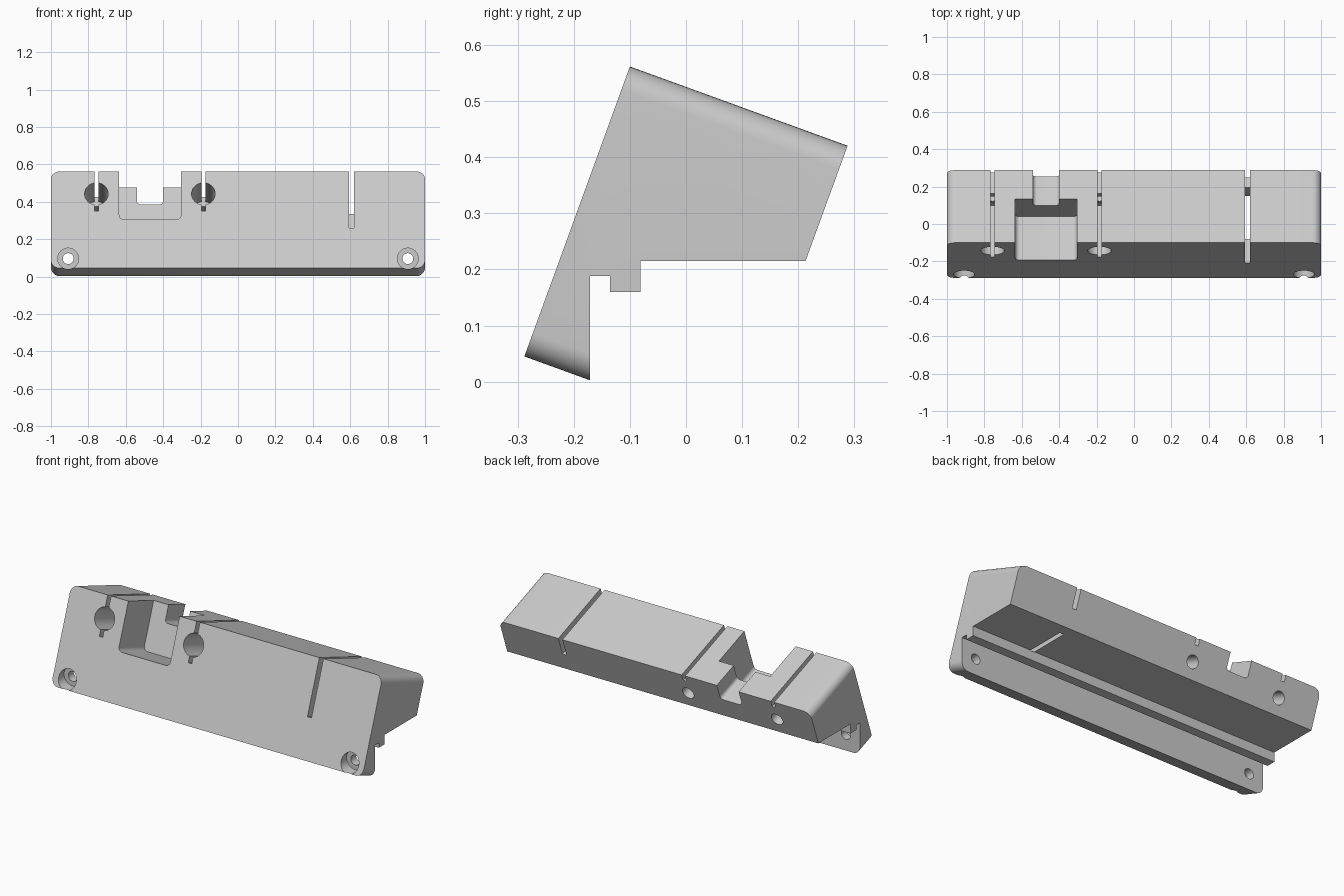
import bpy, bmesh, math
from mathutils import Matrix, Vector

if "Cube" in bpy.data.objects:
    bpy.data.objects.remove(bpy.data.objects["Cube"], do_unlink=True)

# Tilted working frame: x across, y into the block, z up the front face
TILT = Matrix.Translation((0, -0.288, 0.045)) @ Matrix.Rotation(math.radians(-20), 4, 'X')
INTO = (TILT.to_3x3() @ Vector((0, 1, 0))).normalized()

grey = bpy.data.materials.new("light_grey")
grey.use_nodes = True
colour = (0.6, 0.6, 0.6, 1)
grey.diffuse_color = colour
grey.node_tree.nodes["Principled BSDF"].inputs["Base Color"].default_value = colour


def finish(name, bm, matrix=Matrix()):
    bm.transform(matrix)
    bmesh.ops.recalc_face_normals(bm, faces=bm.faces)
    mesh = bpy.data.meshes.new(name)
    bm.to_mesh(mesh)
    bm.free()
    mesh.materials.append(grey)
    obj = bpy.data.objects.new(name, mesh)
    bpy.context.collection.objects.link(obj)
    return obj


def prism(name, points, x0, x1, matrix=Matrix(), radius=0, along=None):
    """Extrude a side profile across x; round the edges running along a direction."""
    bm = bmesh.new()
    face = bm.faces.new([bm.verts.new((x0, a, b)) for a, b in points])
    grown = bmesh.ops.extrude_face_region(bm, geom=[face])["geom"]
    bmesh.ops.translate(bm, vec=(x1 - x0, 0, 0),
                        verts=[g for g in grown if isinstance(g, bmesh.types.BMVert)])
    if radius:
        edges = [e for e in bm.edges
                 if abs((e.verts[1].co - e.verts[0].co).normalized().dot(along)) > 0.999]
        bmesh.ops.bevel(bm, geom=edges, offset=radius, segments=8, profile=0.5, affect='EDGES')
    return finish(name, bm, matrix)


def drill(name, x, height, r, start, end, matrix=Matrix()):
    """Cylinder along y."""
    bm = bmesh.new()
    place = Matrix.Translation((x, (start + end) / 2, height)) @ Matrix.Rotation(math.pi / 2, 4, 'X')
    bmesh.ops.create_cone(bm, cap_ends=True, segments=48, radius1=r, radius2=r,
                          depth=end - start, matrix=place)
    return finish(name, bm, matrix)


def slot(name, x, half, floor, lip, lip_floor):
    """Saw slot that is deep in front and shallow through the rear lip."""
    pts = [(-0.1, floor), (lip, floor), (lip, lip_floor), (0.6, lip_floor), (0.6, 0.8), (-0.1, 0.8)]
    return prism(name, pts, x - half, x + half, TILT)


def pocket(name, x0, x1, floor, y0, y1, r):
    pts = [(y0, floor), (y1, floor), (y1, 0.8), (y0, 0.8)]
    return prism(name, pts, x0, x1, TILT, r, Vector((0, 1, 0)))


# Main wedge body with the stepped rear underside
profile = [(-0.288, 0.045), (-0.171, 0.0025), (-0.171, 0.188), (-0.135, 0.188), (-0.135, 0.16),
           (-0.081, 0.16), (-0.081, 0.215), (0.213, 0.215), (0.288, 0.4205), (-0.1, 0.5617)]
body = prism("tilted_mount_block", profile, -1, 1, radius=0.045, along=INTO)

# Cutters: front pocket, rear notch, long slot
cutters = [pocket("pocket_cutter", -0.635, -0.305, 0.277, -0.1, 0.248, 0.025),
           pocket("notch_cutter", -0.54, -0.4, 0.452, 0.2, 0.6, 0.02),
           slot("long_slot_cutter", 0.606, 0.013, 0.229, 0.354, 0.438)]

# Clamp bores with their slots
for x in (-0.757, -0.185):
    cutters += [drill("bore_cutter", x, 0.423, 0.063, -0.1, 0.295, TILT),
                drill("rear_bore_cutter", x, 0.423, 0.036, 0.2, 0.6, TILT),
                slot("bore_slot_cutter", x, 0.011, 0.325, 0.293, 0.512)]

# Counterbored screw holes
for side in (-1, 1):
    cutters += [drill("counterbore_cutter", side * 0.908, 0.096, 0.056, -0.4, -0.22),
                drill("screw_hole_cutter", side * 0.908, 0.096, 0.029, -0.3, -0.1)]

# Cut everything and bake the result
for cutter in cutters:
    cutter.hide_render = True
    mod = body.modifiers.new(cutter.name, 'BOOLEAN')
    mod.operation = 'DIFFERENCE'
    mod.solver = 'EXACT'
    mod.object = cutter
bpy.context.view_layer.update()
result = bpy.data.meshes.new_from_object(body.evaluated_get(bpy.context.evaluated_depsgraph_get()))
body.modifiers.clear()
body.data = result
for cutter in cutters:
    bpy.data.objects.remove(cutter, do_unlink=True)

# Smooth rounded corners and bores, sharp elsewhere
bpy.ops.object.select_all(action='DESELECT')
body.select_set(True)
bpy.context.view_layer.objects.active = body
bpy.ops.object.shade_smooth_by_angle(angle=math.radians(30))
